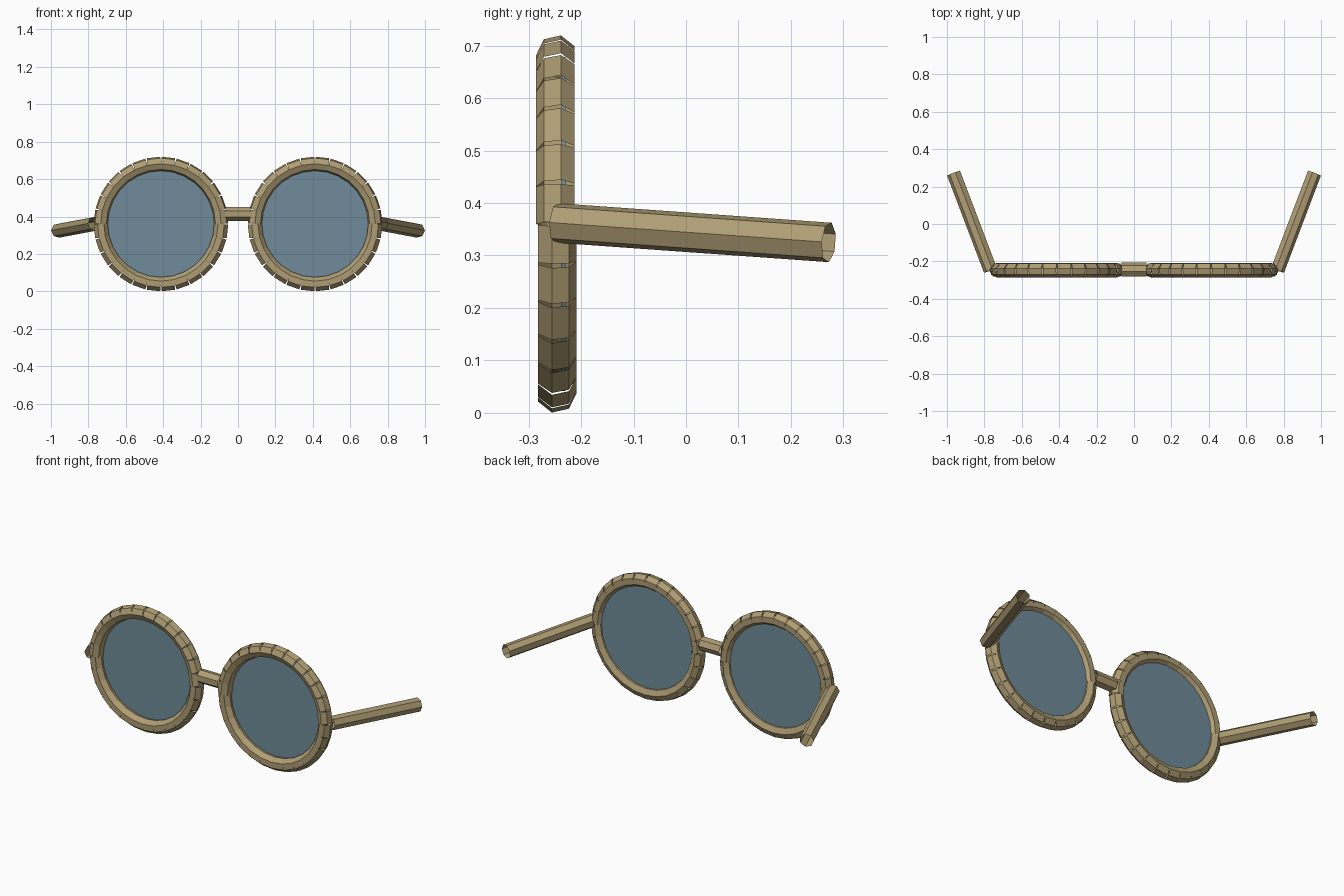
import bpy, bmesh
from math import cos, sin, pi
from mathutils import Vector

if "Cube" in bpy.data.objects:
    bpy.data.objects.remove(bpy.data.objects["Cube"])

TUBE_R, SIDES, SEGS = 0.0386, 7, 28
CX, CY, CZ, RING_R = 0.412, -0.247, 0.36, 0.322


def material(name, color):
    m = bpy.data.materials.new(name)
    m.diffuse_color = color
    m.use_nodes = True
    m.node_tree.nodes["Principled BSDF"].inputs["Base Color"].default_value = m.diffuse_color
    return m


FRAME = material("frame_tan", (0.43, 0.34, 0.175, 1))
GLASS = material("lens_blue", (0.16, 0.26, 0.32, 0.9))


def add_tube(bm, p0, p1, toward):
    """Open seven-sided tube with one corner pointing toward a direction."""
    p0, p1 = Vector(p0), Vector(p1)
    axis = (p1 - p0).normalized()
    u = Vector(toward)
    u = (u - axis * u.dot(axis)).normalized()
    v = axis.cross(u)
    rings = []
    for p in (p0, p1):
        rings.append([bm.verts.new(p + TUBE_R * (u * cos(2 * pi * i / SIDES) + v * sin(2 * pi * i / SIDES)))
                      for i in range(SIDES)])
    for i in range(SIDES):
        j = (i + 1) % SIDES
        bm.faces.new((rings[0][i], rings[0][j], rings[1][j], rings[1][i]))


def make_object(name, bm, mat):
    me = bpy.data.meshes.new(name)
    bm.to_mesh(me)
    bm.free()
    me.materials.append(mat)
    ob = bpy.data.objects.new(name, me)
    bpy.context.collection.objects.link(ob)
    return ob


for side, s in (("left", -1), ("right", 1)):
    # Rim: a circle of short straight open tubes, corner forward on the upper half
    def on_ring(k):
        a = 2 * pi * k / SEGS
        return (s * CX + RING_R * cos(a), CY, CZ + RING_R * sin(a))

    bm = bmesh.new()
    for k in range(SEGS):
        add_tube(bm, on_ring(k), on_ring(k + 1), (0, -1 if k < SEGS // 2 else 1, 0))
    make_object(side + "_rim", bm, FRAME)

    # Lens: thin disc held inside the rim
    bpy.ops.mesh.primitive_cylinder_add(vertices=32, radius=0.318, depth=0.008,
                                        location=(s * CX, -0.234, CZ), rotation=(pi / 2, 0, 0))
    lens = bpy.context.object
    lens.name = side + "_lens"
    lens.data.materials.append(GLASS)

    # Temple arm: splayed outward and sloping slightly down
    bm = bmesh.new()
    add_tube(bm, (s * 0.766, CY, 0.362), (s * 0.963, 0.272, 0.325), (s, 0, 0))
    make_object(side + "_arm", bm, FRAME)

# Bridge between the rims
bm = bmesh.new()
add_tube(bm, (-0.067, CY + 0.002, 0.414), (0.067, CY + 0.002, 0.414), (0, 1, 0))
make_object("bridge", bm, FRAME)
